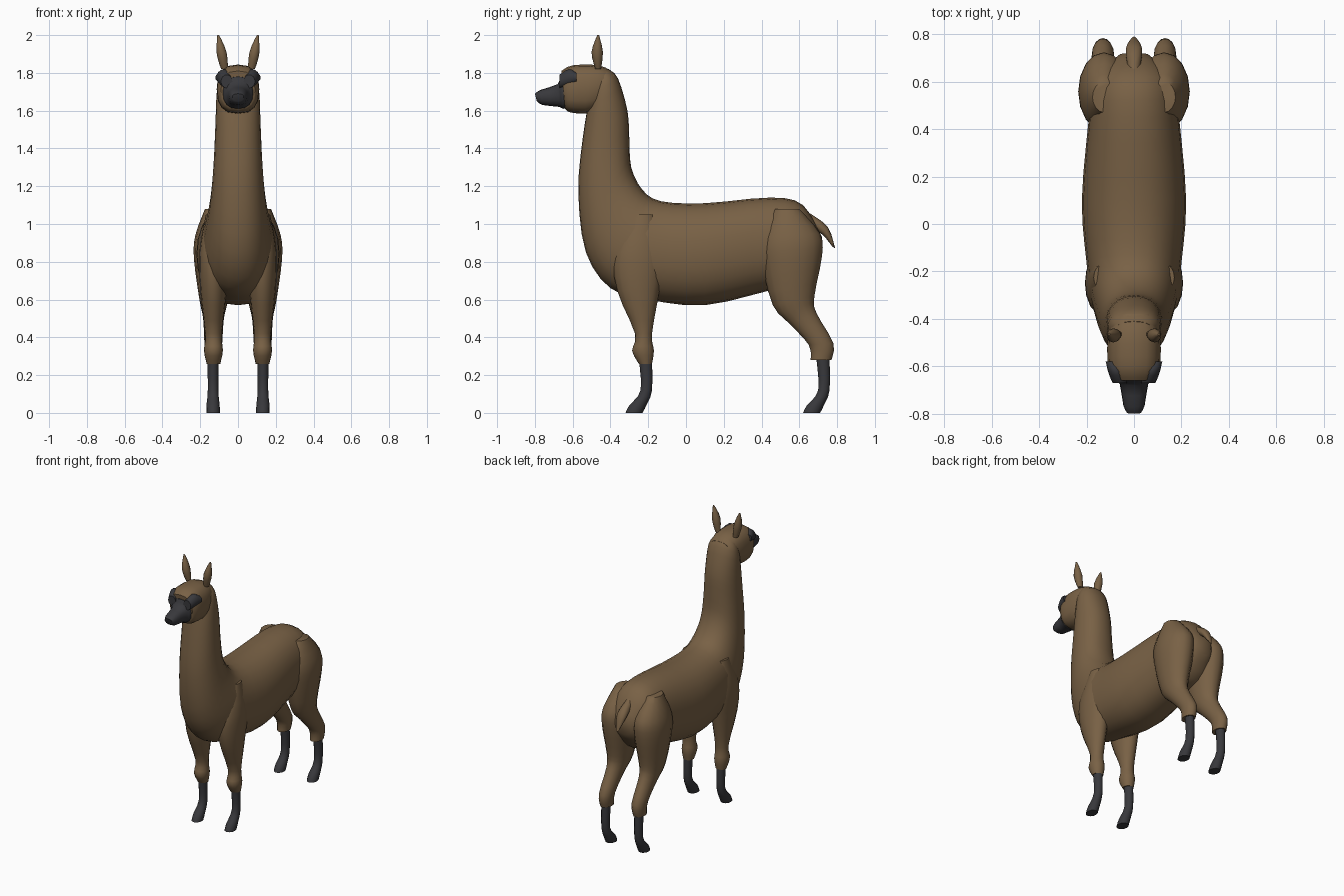
import bpy
import bmesh
import math


def make_material(name, color):
    material = bpy.data.materials.new(name)
    material.use_nodes = True
    material.diffuse_color = color
    shader = material.node_tree.nodes["Principled BSDF"]
    shader.inputs["Base Color"].default_value = color
    return material


def smooth_between(sections, steps):
    """Fill in extra sections along a smooth curve through the given ones."""
    padded = [sections[0], *sections, sections[-1]]
    result = []
    for before, start, end, after in zip(padded, padded[1:], padded[2:], padded[3:]):
        for step in range(steps):
            t = step / steps
            ease = t * t * (3 - 2 * t)
            leave = t * (1 - t) ** 2 / 2
            arrive = t * t * (t - 1) / 2
            result.append([
                b + (c - b) * ease + (c - a) * leave + (d - b) * arrive
                for a, b, c, d in zip(before, start, end, after)
            ])
    result.append(sections[-1])
    return result


def upright(sections, shift=0):
    """Turn level sections (z, front y, back y, half width) into ring sections."""
    return [(back + shift, z, front + shift, z, half)
            for z, front, back, half in sections]


def loft(name, sections, material, centre=0, splay=0, sides=16, power=2, steps=3):
    """Join oval rings. Each section is (y, z, y, z, half width), where the two
    points are opposite ends of the ring seen from the side. The rings start
    at x = centre and drift outwards by splay along the part."""
    bm = bmesh.new()
    rings = []
    filled = smooth_between(sections, steps)
    for index, (y_a, z_a, y_b, z_b, half) in enumerate(filled):
        middle = centre + splay * index / (len(filled) - 1)
        ring = []
        for i in range(sides):
            angle = math.tau * i / sides
            c, s = math.cos(angle), math.sin(angle)
            across = math.copysign(abs(s) ** (2 / power), s)
            along = math.copysign(abs(c) ** (2 / power), c)
            t = (1 - along) / 2
            position = (middle + half * across,
                        y_a + (y_b - y_a) * t,
                        z_a + (z_b - z_a) * t)
            ring.append(bm.verts.new(position))
        rings.append(ring)
    for lower, upper in zip(rings, rings[1:]):
        for i in range(sides):
            j = (i + 1) % sides
            bm.faces.new((lower[i], lower[j], upper[j], upper[i]))
    bm.faces.new(rings[0])
    bm.faces.new(rings[-1])
    bmesh.ops.recalc_face_normals(bm, faces=bm.faces)
    mesh = bpy.data.meshes.new(name)
    bm.to_mesh(mesh)
    bm.free()
    mesh.materials.append(material)
    obj = bpy.data.objects.new(name, mesh)
    bpy.context.collection.objects.link(obj)
    bpy.ops.object.select_all(action="DESELECT")
    obj.select_set(True)
    bpy.context.view_layer.objects.active = obj
    bpy.ops.object.shade_smooth_by_angle(angle=math.radians(50))
    return obj


def loft_pair(name, sections, material, centre, **options):
    """Build the left part and mirror it to the right."""
    obj = loft(name, sections, material, centre, **options)
    mirror = obj.modifiers.new("Mirror to right", "MIRROR")
    mirror.use_axis = (True, False, False)
    mirror.use_mirror_merge = False
    return obj


default_cube = bpy.data.objects.get("Cube")
if default_cube:
    bpy.data.objects.remove(default_cube, do_unlink=True)

brown = make_material("brown wool", (0.19, 0.12, 0.06, 1))
charcoal = make_material("charcoal skin", (0.04, 0.04, 0.045, 1))

# Trunk sweeping from the rump forward and up through the neck
loft("body_and_neck", [
    (.72, .93, .71, .82, .06),
    (.62, 1.1, .6, .68, .17),
    (.45, 1.14, .45, .65, .19),
    (.1, 1.11, .1, .57, .22),
    (-.13, 1.12, -.2, .6, .2),
    (-.23, 1.18, -.4, .66, .18),
    (-.29, 1.3, -.53, .85, .15),
    (-.3, 1.45, -.57, 1.16, .13),
    (-.31, 1.6, -.55, 1.43, .12),
    (-.36, 1.77, -.51, 1.68, .11),
    (-.41, 1.82, -.49, 1.76, .08),
], brown, sides=24, power=2.2)

# Head
loft("head", [
    (-.38, 1.8, -.4, 1.66, .08),
    (-.46, 1.84, -.5, 1.59, .11),
    (-.6, 1.84, -.61, 1.59, .11),
    (-.66, 1.81, -.64, 1.61, .09),
], brown, power=2.6)

# Dark face narrowing to the nose
loft("muzzle", [
    (-.6, 1.79, -.6, 1.62, .08),
    (-.66, 1.78, -.65, 1.61, .08),
    (-.68, 1.74, -.67, 1.62, .06),
    (-.77, 1.71, -.76, 1.63, .045),
    (-.8, 1.69, -.79, 1.65, .03),
], charcoal, power=2.4, steps=2)

# Dark patches around the eyes
loft_pair("eye_patches", [
    (-.58, 1.8, -.58, 1.75, .03),
    (-.62, 1.82, -.62, 1.73, .035),
    (-.67, 1.79, -.67, 1.72, .03),
], charcoal, centre=.09, splay=-.03)

# Ears
loft_pair("ears", upright([
    (1.82, -.48, -.45, .02),
    (1.91, -.5, -.44, .028),
    (2, -.47, -.46, .005),
]), brown, centre=.07, splay=.035, sides=10)

# Tail
loft("tail", [
    (.65, 1.06, .64, .99, .025),
    (.75, .985, .72, .945, .036),
    (.79, .87, .775, .88, .01),
], brown, sides=10)

# Woolly upper legs
loft_pair("front_legs", upright([
    (1.05, -.28, -.17, .04),
    (.85, -.38, -.11, .075),
    (.65, -.365, -.14, .07),
    (.42, -.27, -.18, .044),
    (.33, -.285, -.17, .05),
    (.26, -.25, -.18, .036),
]), brown, centre=.13)
loft_pair("back_legs", [
    (.6, 1.08, .47, 1.08, .05),
    (.71, .95, .4, .93, .1),
    (.72, .83, .4, .8, .106),
    (.68, .62, .46, .57, .075),
    (.69, .53, .55, .47, .055),
    (.78, .37, .65, .36, .047),
    (.77, .28, .66, .28, .04),
], brown, centre=.125, splay=.007)

# Dark lower legs, the same shape at the front and back
lower_leg = [
    (.29, -.25, -.18, .03),
    (.12, -.24, -.18, .028),
    (.04, -.3, -.21, .035),
    (0, -.32, -.23, .036),
]
for label, shift in (("front", 0), ("back", .94)):
    loft_pair(f"{label}_feet", upright(lower_leg, shift), charcoal,
              centre=.132, sides=12)
